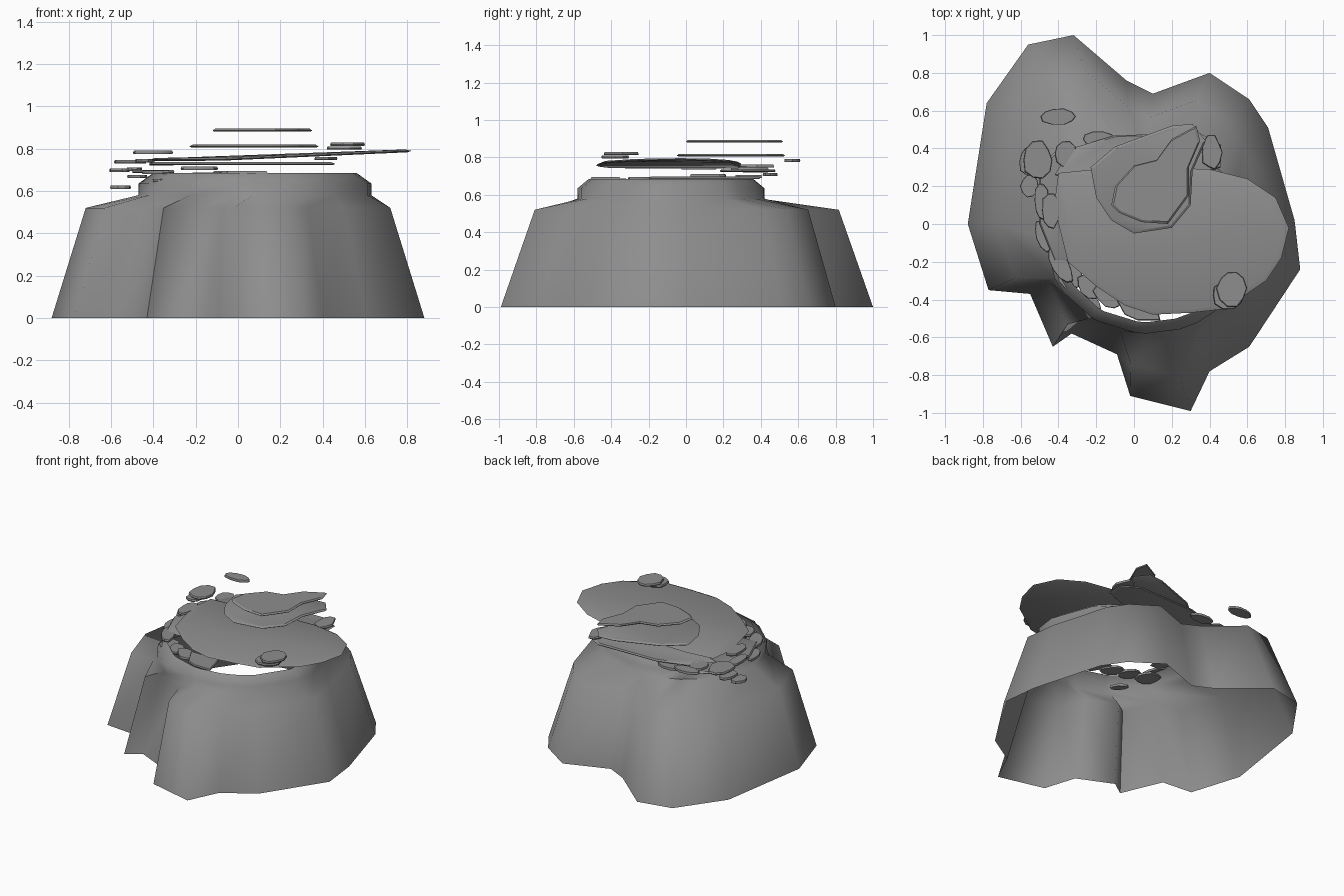
import bpy, bmesh, random
from math import sin, cos, pi, radians
from mathutils import Vector

if "Cube" in bpy.data.objects:
    bpy.data.objects.remove(bpy.data.objects["Cube"], do_unlink=True)
random.seed(4)

GREY = (0.27, 0.27, 0.27, 1)
stone = bpy.data.materials.new("grey stone")
stone.use_nodes = True
stone.diffuse_color = GREY
stone.node_tree.nodes["Principled BSDF"].inputs["Base Color"].default_value = GREY


def loft(name, rings, capped, angle):
    """Skin a stack of matching closed rings, with optional flat ends."""
    bm = bmesh.new()
    loops = [[bm.verts.new(p) for p in ring] for ring in rings]
    n = len(loops[0])
    for low, high in zip(loops, loops[1:]):
        for i in range(n):
            j = (i + 1) % n
            bm.faces.new((low[i], low[j], high[j], high[i]))
    if capped:
        bm.faces.new(loops[0][::-1])
        bm.faces.new(loops[-1])
    mesh = bpy.data.meshes.new(name)
    bm.to_mesh(mesh)
    bm.free()
    obj = bpy.data.objects.new(name, mesh)
    bpy.context.collection.objects.link(obj)
    mesh.materials.append(stone)
    bpy.ops.object.select_all(action='DESELECT')
    obj.select_set(True)
    bpy.context.view_layer.objects.active = obj
    bpy.ops.object.shade_smooth_by_angle(angle=radians(angle))
    return obj


def slab(name, outline, z, thick=0.014, tilt=0.0):
    """Thin flagstone with a sloping edge, rising toward +x by tilt."""
    pts = [Vector(p) for p in outline]
    if sum(a.cross(b) for a, b in zip(pts, pts[1:] + pts[:1])) < 0:
        pts.reverse()
    mid = sum(pts, Vector((0, 0))) / len(pts)

    def ring(scale, h):
        inner = [mid + (p - mid) * scale for p in pts]
        return [(p.x, p.y, z + h + tilt * max(0, p.x + 0.1)) for p in inner]
    return loft(name, [ring(0.97, 0), ring(1, thick * 0.4), ring(0.95, thick)], True, 30)


def pebble(name, x, y, z, rx, ry, turn=0):
    """Small rounded flake with a slightly uneven outline."""
    outline = []
    for i in range(10):
        a = 2 * pi * i / 10
        k = random.uniform(0.88, 1.08)
        px, py = rx * k * cos(a), ry * k * sin(a)
        t = radians(turn)
        outline.append((x + px * cos(t) - py * sin(t), y + px * sin(t) + py * cos(t)))
    return slab(name, outline, z, 0.016)


# Hollow cliff, open below and above
foot = [Vector(p) for p in (
    (-.88, 0), (-.77, -.35), (-.55, -.37), (-.43, -.65), (-.33, -.58),
    (-.09, -.69), (-.02, -.91), (.30, -.99), (.40, -.78), (.61, -.65),
    (.88, -.24), (.85, .02), (.71, .51), (.61, .66), (.40, .80),
    (.10, .69), (-.04, .76), (-.32, 1), (-.56, .95), (-.78, .64))]


def rim(rx, ry, z):
    return [(.08 + rx * d.x, -.08 + ry * d.y, z) for d in (p.normalized() for p in foot)]


loft("cliff", [[(p.x, p.y, 0) for p in foot],
               [(p.x * .817, p.y * .817, .52) for p in foot],
               rim(.55, .5, .58), rim(.55, .5, .635), rim(.48, .44, .685)], False, 80)

# Large flagstones
slab("top_flagstone", [(-.12, .1), (-.1, .2), (0, .31), (.12, .34), (.2, .45), (.33, .52),
     (.35, .44), (.29, .3), (.29, .15), (.18, 0), (.04, .01), (-.08, .06)], .88)
slab("upper_flagstone", [(-.23, .3), (-.1, .41), (.2, .52), (.31, .53), (.38, .44), (.31, .28),
     (.3, .1), (.2, -.02), (0, -.05), (-.12, .02), (-.2, .14)], .805)
slab("main_flagstone", [(-.42, .12), (-.4, .27), (-.2, .29), (.1, .3), (.4, .29), (.6, .24),
     (.75, .14), (.82, -.02), (.78, -.18), (.7, -.3), (.48, -.45), (.3, -.47), (.1, -.48),
     (-.05, -.43), (-.2, -.33), (-.35, -.2), (-.4, 0)], .742, tilt=.045)
slab("rear_flagstone", [(-.42, .26), (-.33, .4), (-.1, .47), (.35, .48), (.46, .42), (.46, .3),
     (.2, .2), (-.2, .18)], .722)
slab("front_lip", [(-.12, -.35), (-.05, -.48), (.02, -.51), (.14, -.51), (.1, -.35)], .68)
slab("left_lip", [(-.5, .3), (-.5, 0), (-.42, -.2), (-.3, -.2), (-.3, .4), (-.4, .4)], .685)

# Loose flakes around the edge
for i, flake in enumerate((
        (-.4, .57, .775, .1, .045), (.52, -.34, .812, .08, .1), (.5, -.38, .795, .09, .075),
        (-.51, .34, .73, .08, .1), (-.56, .33, .69, .05, .08), (-.44, .07, .735, .05, .1),
        (-.49, .12, .695, .04, .1), (-.48, -.06, .66, .04, .09, 20),
        (-.55, .2, .61, .05, .06), (-.22, -.41, .59, .03, .06, 40),
        (-.39, -.22, .68, .05, .11, 30), (-.34, -.27, .64, .07, .08, 30),
        (-.24, -.33, .66, .05, .08, 40), (-.14, -.38, .67, .09, .05, -40),
        (-.19, .45, .70, .09, .04), (-.36, .37, .72, .06, .07), (.41, .38, .745, .055, .09))):
    pebble("flake_%d" % i, *flake)
